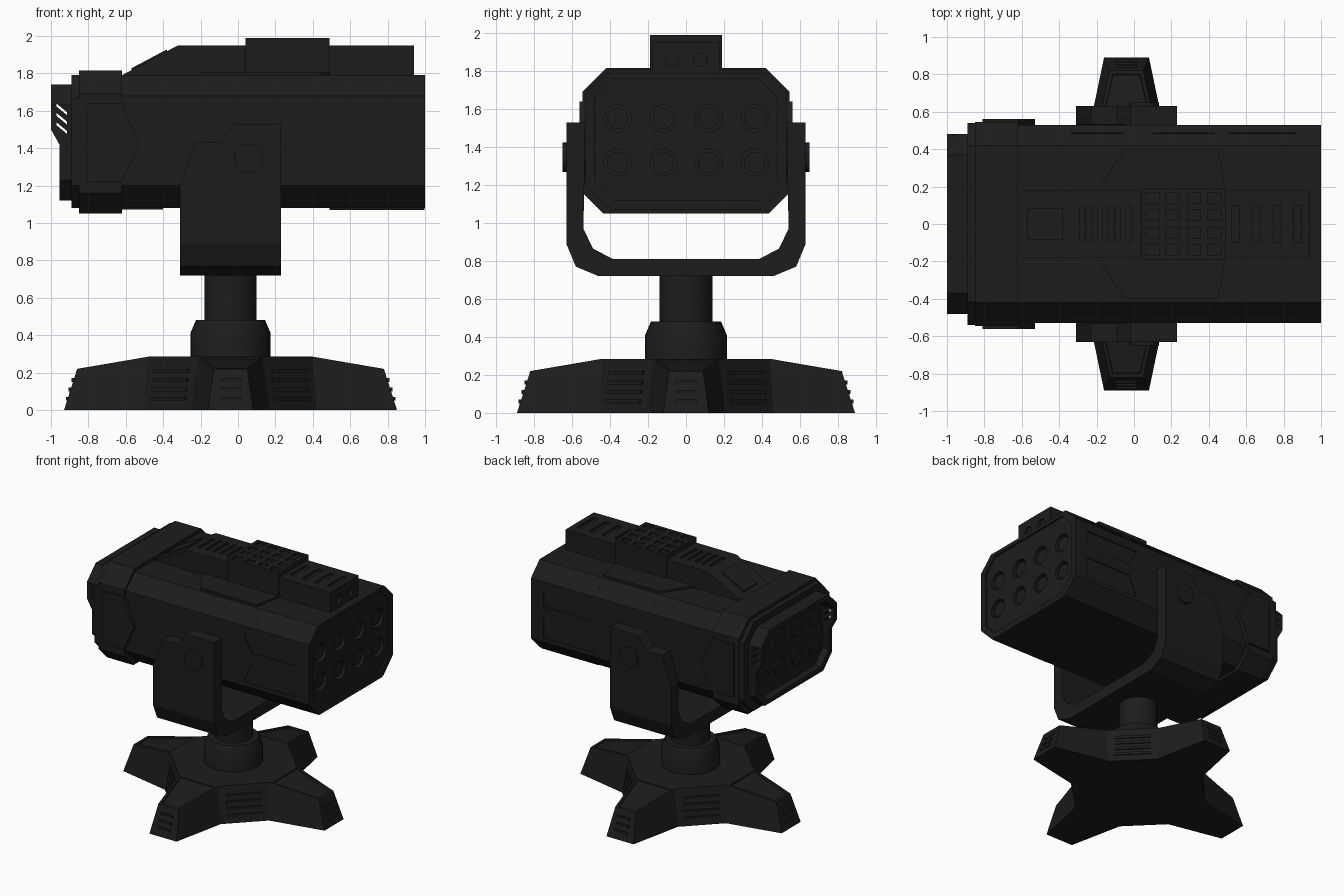
import bpy, bmesh
from math import pi, cos, sin
from mathutils import Matrix, Vector

if "Cube" in bpy.data.objects:
    bpy.data.objects.remove(bpy.data.objects["Cube"])

dark = bpy.data.materials.new("dark_metal")
dark.diffuse_color = (0.012, 0.012, 0.012, 1)
dark.use_nodes = True
dark.node_tree.nodes["Principled BSDF"].inputs["Base Color"].default_value = dark.diffuse_color
CX = -0.04  # stand axis


def prism(bm, pts, axis, a, b):
    """Extrude a 2D polygon along an axis: x->(y,z), y->(x,z), z->(x,y)."""
    place = {'x': lambda u, v, t: (t, u, v), 'y': lambda u, v, t: (u, t, v),
             'z': lambda u, v, t: (u, v, t)}[axis]
    lo = [bm.verts.new(place(u, v, a)) for u, v in pts]
    hi = [bm.verts.new(place(u, v, b)) for u, v in pts]
    bm.faces.new(lo)
    bm.faces.new(hi)
    n = len(pts)
    for i in range(n):
        bm.faces.new((lo[i], lo[(i + 1) % n], hi[(i + 1) % n], hi[i]))


def box(bm, x0, x1, y0, y1, z0, z1):
    prism(bm, [(x0, y0), (x1, y0), (x1, y1), (x0, y1)], 'z', z0, z1)


def circle(u, v, r, n=24):
    return [(u + r * cos(2 * pi * i / n), v + r * sin(2 * pi * i / n)) for i in range(n)]


def finish(name, bm, smooth=False):
    bmesh.ops.recalc_face_normals(bm, faces=bm.faces)
    me = bpy.data.meshes.new(name)
    bm.to_mesh(me)
    bm.free()
    me.materials.append(dark)
    ob = bpy.data.objects.new(name, me)
    bpy.context.collection.objects.link(ob)
    if smooth:
        bpy.ops.object.select_all(action='DESELECT')
        ob.select_set(True)
        bpy.context.view_layer.objects.active = ob
        bpy.ops.object.shade_smooth_by_angle(angle=0.6)
    return ob


def solid(name, *args):
    bm = bmesh.new()
    prism(bm, *args)
    return finish(name, bm)


def cut(ob, bm):
    c = finish(ob.name + "_cutter", bm)
    c.hide_render = True
    c.hide_set(True)
    m = ob.modifiers.new("cut", 'BOOLEAN')
    m.operation, m.solver, m.object = 'DIFFERENCE', 'EXACT', c


def octo(hw, z0, z1, ct, cb):
    return [(-hw, z0 + cb), (cb - hw, z0), (hw - cb, z0), (hw, z0 + cb),
            (hw, z1 - ct), (hw - ct, z1), (ct - hw, z1), (-hw, z1 - ct)]


tubes = [(y, z) for y in (-0.36, -0.12, 0.12, 0.36) for z in (1.32, 1.55)]

# Launcher body with recessed muzzle, tubes, side panels and edge slots
body = solid("launcher_body", octo(0.53, 1.08, 1.79, 0.11, 0.12), 'x', -0.86, 1.0)
bm = bmesh.new()
prism(bm, octo(0.48, 1.12, 1.76, 0.1, 0.1), 'x', 0.985, 1.1)
for s in (-1, 1):
    prism(bm, [(0.49, 1.48), (0.89, 1.48), (0.89, 1.61), (0.42, 1.61)], 'y', s * 0.522, s * 0.6)
    prism(bm, [(0.42, 1.23), (0.89, 1.23), (0.89, 1.39), (0.49, 1.39)], 'y', s * 0.522, s * 0.6)
    for x0, x1 in ((-0.34, -0.05), (0.1, 0.43), (0.5, 0.87)):
        y, z = s * 0.485, 1.745
        prism(bm, [(y - .022, z), (y, z - .022), (y + .022, z), (y, z + .022)], 'x', x0, x1)
cut(body, bm)
bm = bmesh.new()
for y, z in tubes:
    prism(bm, circle(y, z, 0.072), 'x', 0.94, 1.1)
cut(body, bm)
bm = bmesh.new()
for y, z in tubes:
    prism(bm, circle(y, z, 0.055), 'x', 0.93, 0.97)
finish("missile_tips", bm, True)

# Stepped collars at the rear
solid("rear_band", octo(0.545, 1.05, 1.815, 0.125, 0.11), 'x', -0.85, -0.62)
solid("rear_flange", octo(0.54, 1.08, 1.79, 0.125, 0.12), 'x', -0.89, -0.84)
bm = bmesh.new()
for s in (-1, 1):
    prism(bm, [(-0.81, 1.22), (-0.62, 1.22), (-0.53, 1.42), (-0.62, 1.64), (-0.81, 1.64)],
          'y', s * 0.5, s * 0.562)
finish("band_side_plates", bm)

# Hollow rear hood with slanted side slits
hood = solid("rear_hood", octo(0.48, 1.12, 1.74, 0.11, 0.11), 'x', -1.0, -0.88)
bm = bmesh.new()
prism(bm, octo(0.44, 1.16, 1.70, 0.1, 0.1), 'x', -1.1, -0.9)
cut(hood, bm)
bm = bmesh.new()
prism(bm, [(-1.1, 1.0), (-0.955, 1.0), (-0.955, 1.42), (-1.0, 1.5), (-1.1, 1.5)], 'y', -1, 1)
for z in (1.63, 1.58, 1.53):
    prism(bm, [(-0.97, z - .008), (-0.915, z - .053), (-0.915, z - .037), (-0.97, z + .008)], 'y', -1, 1)
cut(hood, bm)
bm = bmesh.new()
for y, z in tubes:
    prism(bm, circle(y * 0.9, z, 0.065), 'x', -0.912, -0.89)
finish("exhaust_caps", bm, True)

# Top ridge with vents, sensor holes, raised box and side skirt plates
ridge = solid("top_ridge", [(-0.62, 1.78), (-0.62, 1.79), (-0.32, 1.95), (0.94, 1.95), (0.94, 1.78)],
              'y', -0.18, 0.18)
bm = bmesh.new()
for i in range(5):
    box(bm, -0.29 + i * 0.062, -0.26 + i * 0.062, -0.09, 0.09, 1.935, 2.1)
for i in range(4):
    box(bm, 0.525 + i * 0.11, 0.565 + i * 0.11, -0.1, 0.1, 1.935, 2.1)
for y in (-0.075, 0.075):
    prism(bm, circle(y, 1.86, 0.035, 16), 'x', 0.92, 1.0)
cut(ridge, bm)
top = solid("top_box", [(0.04, -0.19), (0.49, -0.19), (0.49, 0.19), (0.04, 0.19)], 'z', 1.78, 1.99)
bm = bmesh.new()
for x in (0.1, 0.207, 0.32, 0.43):
    for y in (-0.14, -0.047, 0.047, 0.14):
        box(bm, x - 0.035, x + 0.035, y - 0.027, y + 0.027, 1.975, 2.1)
cut(top, bm)
solid("slope_hatch", [(-0.57, 1.80), (-0.57, 1.827), (-0.38, 1.928), (-0.38, 1.90)], 'y', -0.085, 0.085)
solid("top_skirt_plate", [(-0.2, -0.18), (-0.05, -0.4), (0.45, -0.4), (0.49, -0.18),
                          (0.49, 0.18), (0.45, 0.4), (-0.05, 0.4), (-0.2, 0.18)], 'z', 1.78, 1.805)

# Belly rails
bm = bmesh.new()
box(bm, 0.49, 0.998, -0.4, 0.4, 1.07, 1.1)
box(bm, -0.63, -0.4, -0.4, 0.4, 1.072, 1.1)
finish("belly_rails", bm)

# U-shaped yoke with shaped arm tops
half = [(0.46, 0.72), (0.58, 0.77), (0.63, 0.89), (0.63, 1.53), (0.53, 1.53),
        (0.54, 0.97), (0.49, 0.865), (0.385, 0.81)]
yoke = solid("yoke", half + [(-y, z) for y, z in reversed(half)], 'x', -0.31, 0.23)
bm = bmesh.new()
prism(bm, [(-0.4, 1.2), (-0.31, 1.2), (-0.23, 1.43), (-0.09, 1.43), (-0.02, 1.53),
           (-0.02, 1.6), (-0.4, 1.6)], 'y', -1, 1)
cut(yoke, bm)
bm = bmesh.new()
for s in (-1, 1):
    prism(bm, circle(0.055, 1.345, 0.078), 'y', s * 0.5, s * 0.65)
finish("pivot_hubs", bm, True)

# Column and tapered collar
bm = bmesh.new()
prev = None
for r, z in ((0.215, 0.25), (0.215, 0.41), (0.185, 0.48), (0.14, 0.48), (0.14, 0.74)):
    ring = [bm.verts.new((x, y, z)) for x, y in circle(CX, 0, r, 32)]
    if prev:
        for i in range(32):
            j = (i + 1) % 32
            bm.faces.new((prev[i], prev[j], ring[j], ring[i]))
    prev = ring
bm.faces.new(prev)
finish("column", bm, True)

# Four-legged base with inset leg tops
bm = bmesh.new()
low, high = [], []
for k in range(4):
    R = Matrix.Rotation(k * pi / 2, 3, 'Z')
    for x, y, z, out in ((.46, -.21, 0, low), (.89, -.12, 0, low), (.89, .12, 0, low), (.46, .21, 0, low),
                         (.44, -.17, .285, high), (.82, -.09, .22, high),
                         (.82, .09, .22, high), (.44, .17, .285, high)):
        out.append(bm.verts.new(R @ Vector((x, y, z)) + Vector((CX, 0, 0))))
for i in range(16):
    j = (i + 1) % 16
    bm.faces.new((low[i], low[j], high[j], high[i]))
bm.faces.new(low)
bm.faces.new([high[i] for i in range(16) if i % 4 in (0, 3)])
tops = [bm.faces.new(high[4 * k:4 * k + 4]) for k in range(4)]
bmesh.ops.recalc_face_normals(bm, faces=bm.faces)
bmesh.ops.inset_individual(bm, faces=tops, thickness=0.025)
bmesh.ops.inset_individual(bm, faces=tops, thickness=0.004, depth=-0.01)
finish("base", bm)

# Vent ribs between the legs and on the leg tips
bm = bmesh.new()
for k in range(8):
    for z in (0.06, 0.11, 0.16, 0.21)[:3 + k % 2]:
        r, w = (0.472 - z * 0.15, 0.26) if k % 2 else (0.888 - z * 0.318, 0.11)
        M = (Matrix.Translation((CX, 0, z)) @ Matrix.Rotation(k * pi / 4, 4, 'Z')
             @ Matrix.Translation((r, 0, 0)) @ Matrix.Diagonal((0.024, w, 0.02, 1)))
        bmesh.ops.create_cube(bm, size=1, matrix=M)
finish("base_vent_ribs", bm)
